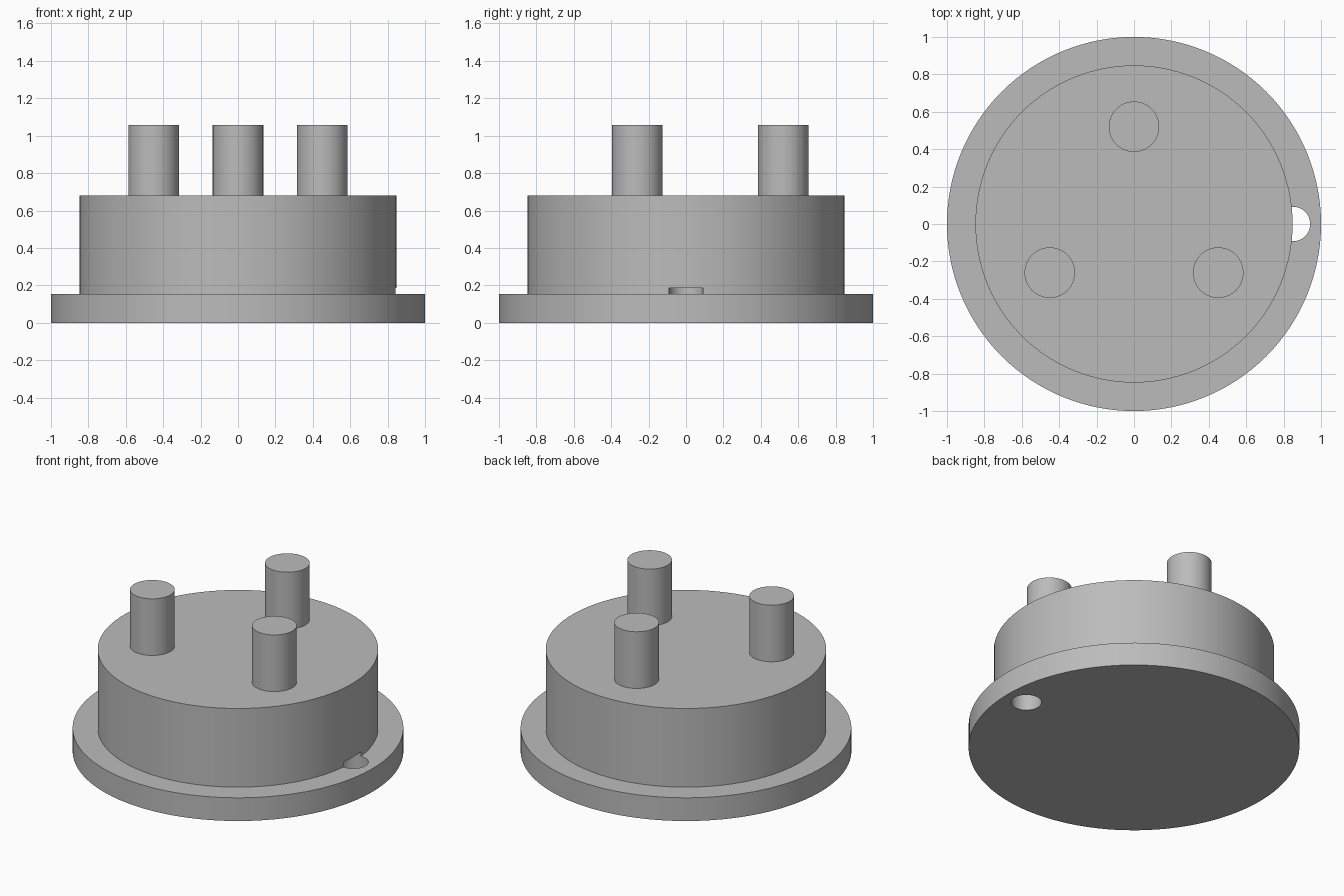
import bpy
import bmesh
from math import cos, sin, radians

cube = bpy.data.objects.get("Cube")
if cube:
    bpy.data.objects.remove(cube, do_unlink=True)

FLANGE_R, FLANGE_TOP = 1.0, 0.155
BODY_R, BODY_TOP = 0.848, 0.68
PIN_R, PIN_TOP, PIN_RING = 0.135, 1.058, 0.52
HOLE_R, HOLE_TOP, HOLE_X = 0.092, 0.186, 0.85

grey = bpy.data.materials.new("plain grey")
grey.use_nodes = True
grey.diffuse_color = (0.5, 0.5, 0.5, 1)
grey.node_tree.nodes["Principled BSDF"].inputs["Base Color"].default_value = grey.diffuse_color


def turned(name, profile, segments, x=0, y=0):
    """Solid of revolution with flat caps, from (radius, height) pairs."""
    bm = bmesh.new()
    angles = [radians(360 * i / segments) for i in range(segments)]
    rings = [[bm.verts.new((r * cos(a), r * sin(a), z)) for a in angles]
             for r, z in profile]
    for low, high in zip(rings, rings[1:]):
        for i in range(segments):
            j = (i + 1) % segments
            bm.faces.new((low[i], low[j], high[j], high[i]))
    bm.faces.new(rings[0][::-1])
    bm.faces.new(rings[-1])
    mesh = bpy.data.meshes.new(name)
    bm.to_mesh(mesh)
    bm.free()
    mesh.materials.append(grey)
    obj = bpy.data.objects.new(name, mesh)
    obj.location = (x, y, 0)
    bpy.context.collection.objects.link(obj)
    return obj


def activate(obj):
    bpy.ops.object.select_all(action='DESELECT')
    obj.select_set(True)
    bpy.context.view_layer.objects.active = obj


def smooth(obj):
    activate(obj)
    bpy.ops.object.shade_smooth_by_angle(angle=radians(30))


# Flange and drum, turned as one piece
housing = turned("housing", [(FLANGE_R, 0), (FLANGE_R, FLANGE_TOP),
                             (BODY_R, FLANGE_TOP), (BODY_R, BODY_TOP)], 128)

# Locating hole through the flange, biting into the foot of the drum
cutter = turned("hole_cutter", [(HOLE_R, -0.1), (HOLE_R, HOLE_TOP)], 48, HOLE_X)
cutter.hide_render = True
cut = housing.modifiers.new("locating hole", 'BOOLEAN')
cut.operation = 'DIFFERENCE'
cut.solver = 'EXACT'
cut.object = cutter
activate(housing)
bpy.ops.object.modifier_apply(modifier=cut.name)
bpy.data.objects.remove(cutter, do_unlink=True)
smooth(housing)

# Three pins, evenly spaced on the drum
for name, angle in (("back_pin", 90), ("right_pin", 210), ("left_pin", 330)):
    a = radians(angle)
    pin = turned(name, [(PIN_R, BODY_TOP - 0.01), (PIN_R, PIN_TOP)], 64,
                 PIN_RING * cos(a), PIN_RING * sin(a))
    smooth(pin)
